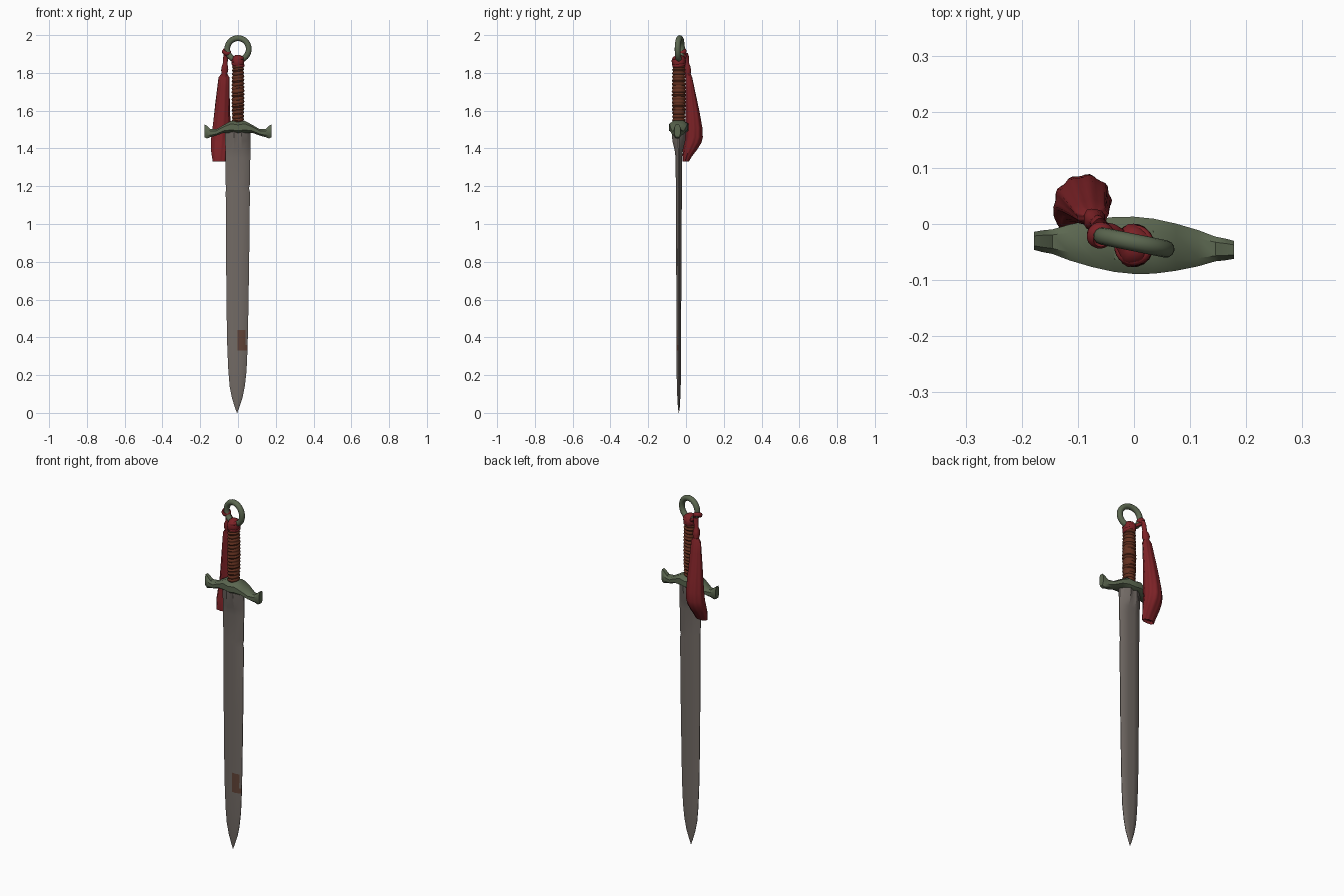
import bpy, bmesh, math, random
from mathutils import Vector, Matrix

random.seed(4)
cube = bpy.data.objects.get("Cube")
if cube:
    bpy.data.objects.remove(cube, do_unlink=True)

Y = -0.038  # depth of the blade plane


def material(name, rgb):
    m = bpy.data.materials.new(name)
    m.use_nodes = True
    m.diffuse_color = (*rgb, 1)
    m.node_tree.nodes["Principled BSDF"].inputs["Base Color"].default_value = (*rgb, 1)
    return m


steel = material("worn steel", (0.168, 0.145, 0.130))
rust = material("rust", (0.118, 0.056, 0.038))
bronze = material("green bronze", (0.105, 0.135, 0.080))
leather = material("brown leather", (0.125, 0.030, 0.014))
cloth = material("red cloth", (0.205, 0.016, 0.020))


def finish(name, bm, mats, angle=40):
    bmesh.ops.recalc_face_normals(bm, faces=bm.faces[:])
    me = bpy.data.meshes.new(name)
    bm.to_mesh(me)
    bm.free()
    for m in mats:
        me.materials.append(m)
    ob = bpy.data.objects.new(name, me)
    bpy.context.collection.objects.link(ob)
    bpy.ops.object.select_all(action='DESELECT')
    ob.select_set(True)
    bpy.context.view_layer.objects.active = ob
    bpy.ops.object.shade_smooth_by_angle(angle=math.radians(angle))
    return ob


def loft(name, rings, mats, angle=40, rule=None):
    """Skin a row of equal rings and cap both ends."""
    bm = bmesh.new()
    rows = [[bm.verts.new(p) for p in ring] for ring in rings]
    n = len(rows[0])
    for a, b in zip(rows, rows[1:]):
        for i in range(n):
            j = (i + 1) % n
            f = bm.faces.new((a[i], a[j], b[j], b[i]))
            if rule:
                f.material_index = rule(f.calc_center_median())
    bm.faces.new(rows[0])
    bm.faces.new(rows[-1])
    return finish(name, bm, mats, angle)


def oval(center, rx, ry, n=20, fold=0.0, lobes=7, twist=0.0):
    """Level ring of points, optionally pleated."""
    ring = []
    for i in range(n):
        a = math.tau * i / n
        k = 1 + fold * math.sin(lobes * a + twist) + fold * 0.6 * math.sin(3 * a - twist)
        ring.append(Vector(center) + Vector((rx * k * math.cos(a), ry * k * math.sin(a), 0)))
    return ring


def torus(name, center, major, minor, mat, turn=(0, 0, 0), seg=32, sides=10, squash=1.0):
    bm = bmesh.new()
    rows = []
    rot = Matrix.Rotation(turn[2], 3, 'Z') @ Matrix.Rotation(turn[1], 3, 'Y') @ Matrix.Rotation(turn[0], 3, 'X')
    for i in range(seg):
        a = math.tau * i / seg
        row = []
        for j in range(sides):
            b = math.tau * j / sides
            r = major + minor * math.cos(b)
            p = Vector((r * math.cos(a), r * math.sin(a), minor * squash * math.sin(b)))
            row.append(bm.verts.new(Vector(center) + rot @ p))
        rows.append(row)
    for i in range(seg):
        a, b = rows[i], rows[(i + 1) % seg]
        for j in range(sides):
            k = (j + 1) % sides
            bm.faces.new((a[j], b[j], b[k], a[k]))
    return finish(name, bm, [mat], 60)


# Blade: bevelled edges, shallow central groove, thick at the shoulder
def blade_ring(z, xc, w, t):
    front = [(-1, .12), (-.62, .75), (-.3, 1), (0, .86), (.3, 1), (.78, .6), (1, .12)]
    ring = [(xc + u * w, Y - v * t, z) for u, v in front]
    return ring + [(xc + u * w, Y + v * t, z) for u, v in reversed(front)]


blade = [(0, -.005, .001, .001), (.03, -.005, .012, .005), (.08, -.004, .028, .008),
         (.14, -.004, .040, .010), (.22, -.003, .048, .012), (.33, -.003, .053, .012),
         (.36, -.003, .054, .012), (.41, -.003, .055, .012), (.44, -.003, .056, .012),
         (.8, -.002, .061, .014), (1.17, -.001, .064, .016), (1.19, -.003, .061, .016),
         (1.21, -.001, .064, .016), (1.35, -.001, .066, .017), (1.39, -.001, .066, .022),
         (1.44, -.001, .067, .034), (1.51, -.001, .067, .040)]


def rust_rule(c):
    patch = .33 < c.z < .44 and c.y < Y and 0 < c.x + .003 < .048
    return int(patch and not (c.z > .41 and c.x > .035))


loft("blade", [blade_ring(*s) for s in blade], [steel, rust], 25, rust_rule)

# Crossguard: drooping arms with flared ends (x, top, bottom, half depth)
half = [(0, 1.54, 1.478, .051), (.035, 1.547, 1.482, .049), (.075, 1.525, 1.483, .042),
        (.115, 1.502, 1.468, .032), (.145, 1.502, 1.460, .022), (.165, 1.520, 1.453, .019),
        (.178, 1.528, 1.460, .016)]
stations = [(-x, t, b, d) for x, t, b, d in reversed(half[1:])] + half


def guard_ring(x, top, bottom, d):
    mid, h, yc = (top + bottom) / 2, (top - bottom) / 2, Y - .045 * x
    outline = [(-.55, -1), (.55, -1), (1, -.5), (1, .5), (.55, 1), (-.55, 1), (-1, .5), (-1, -.5)]
    return [(x, yc + u * d, mid + v * h) for u, v in outline]


loft("crossguard", [guard_ring(*s) for s in stations], [bronze], 35)

# Grip: core wrapped in uneven cord
rings = []
turns = 17
for i in range(turns * 4 + 1):
    f = i / (turns * 4)
    r = .029 + .003 * math.sin(math.pi * f) + .0028 * math.sin(i * math.pi / 2)
    r += random.uniform(-.0008, .0008)
    ring = oval((0, Y, 1.525 + .325 * f), r, r * 1.1, 18)
    for p in ring:
        p.z += p.x * .12
    rings.append(ring)
loft("grip_wrap", rings, [leather], 60)

# Pommel ring, turned slightly off the blade plane
torus("pommel_ring", (0, -.033, 1.926), .058, .0155, bronze, (math.pi / 2, 0, -.2), 40, 12)

# Cloth knot between grip and ring
core = [(1.825, .022), (1.84, .031), (1.865, .034), (1.885, .026), (1.895, .012)]
loft("knot_core", [oval((0, Y, z), r, r * 1.12, 20, .05, 5, z * 40) for z, r in core], [cloth], 50)
for i, (z, tilt, r) in enumerate([(1.845, .25, .026), (1.868, -.3, .027)]):
    torus(f"knot_band_{i + 1}", (0, Y, z), r, .010, cloth, (tilt * .6, tilt, 0), 24, 8)

# Cloth tied around the ring, and the cord down to the tassel
torus("ring_tie", (-.060, -.020, 1.910), .017, .008, cloth, (.5, .35, 0), 20, 8, 1.5)
cord = [(-.045, -.018, 1.885, .010), (-.060, -.004, 1.905, .014), (-.064, .002, 1.885, .013),
        (-.068, .004, 1.850, .012), (-.070, .006, 1.835, .017), (-.071, .008, 1.815, .020),
        (-.072, .010, 1.795, .015), (-.074, .013, 1.775, .018)]
loft("tassel_cord", [oval(c[:3], c[3], c[3], 14, .06, 4, i) for i, c in enumerate(cord)], [cloth], 50)

# Strip from the knot to the tie
strip = [(-.015, -.020, 1.868), (-.035, -.008, 1.880), (-.055, -.004, 1.895)]
loft("knot_strip", [[(x, y + .008 * math.cos(a), z + .010 * math.sin(a))
                     for a in (math.tau * k / 8 for k in range(8))] for x, y, z in strip], [cloth], 60)

# Tassel: pleated hanging cloth (x, y, z, x radius, y radius)
tassel = [(-.073, .013, 1.795, .016, .012), (-.074, .015, 1.775, .028, .018),
          (-.077, .021, 1.72, .032, .023), (-.081, .029, 1.65, .037, .030),
          (-.084, .036, 1.58, .042, .037), (-.087, .042, 1.51, .047, .043),
          (-.091, .043, 1.46, .049, .044), (-.093, .036, 1.43, .049, .044),
          (-.095, .020, 1.39, .046, .035), (-.096, .005, 1.355, .040, .024),
          (-.097, -.002, 1.332, .036, .017), (-.097, -.002, 1.345, .026, .010)]
loft("tassel", [oval(s[:3], s[3], s[4], 42, .045, 9, i * .35) for i, s in enumerate(tassel)], [cloth], 45)
